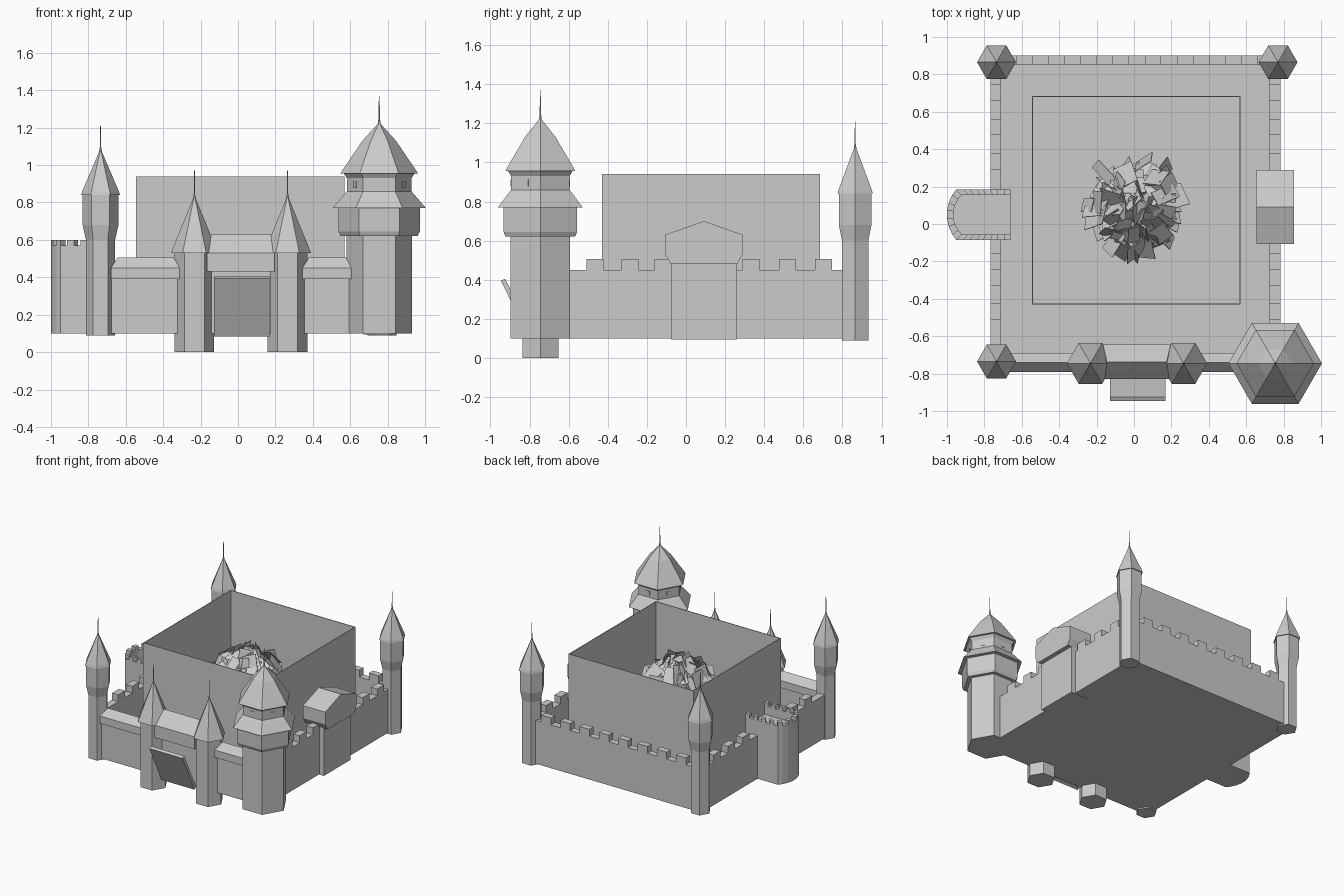
import bpy, bmesh, math, random
from mathutils import Vector, Matrix, Euler

if "Cube" in bpy.data.objects:
    bpy.data.objects.remove(bpy.data.objects["Cube"], do_unlink=True)

stone = bpy.data.materials.new("grey_stone")
stone.use_nodes = True
GREY = (0.6, 0.6, 0.6, 1)
stone.diffuse_color = GREY
stone.node_tree.nodes["Principled BSDF"].inputs["Base Color"].default_value = GREY


def finish(name, bm, solid=True):
    if solid:
        bmesh.ops.recalc_face_normals(bm, faces=bm.faces)
    mesh = bpy.data.meshes.new(name)
    bm.to_mesh(mesh)
    bm.free()
    mesh.materials.append(stone)
    obj = bpy.data.objects.new(name, mesh)
    bpy.context.collection.objects.link(obj)
    return obj


def add_box(bm, x, y, z):
    """Box from (min, max) pairs."""
    size = [b - a for a, b in (x, y, z)]
    mid = [(a + b) / 2 for a, b in (x, y, z)]
    m = Matrix.Translation(mid) @ Matrix.Diagonal((*size, 1))
    bmesh.ops.create_cube(bm, size=1, matrix=m)


def add_prism(bm, pts, z0, z1):
    low = [bm.verts.new((x, y, z0)) for x, y in pts]
    high = [bm.verts.new((x, y, z1)) for x, y in pts]
    bm.faces.new(low)
    bm.faces.new(high)
    n = len(pts)
    for i in range(n):
        j = (i + 1) % n
        bm.faces.new((low[i], low[j], high[j], high[i]))


def add_lathe(bm, cx, cy, profile, sides=6):
    """Stack of hexagon rings given as (radius, height)."""
    rings = []
    for r, z in profile:
        rings.append([bm.verts.new((cx + r * math.cos(math.tau * i / sides),
                                    cy + r * math.sin(math.tau * i / sides), z))
                      for i in range(sides)])
    for a, b in zip(rings, rings[1:]):
        for i in range(sides):
            j = (i + 1) % sides
            bm.faces.new((a[i], a[j], b[j], b[i]))
    bm.faces.new(rings[0])
    bm.faces.new(rings[-1])


def tower(name, x, y, body, roof):
    for part, profile in (("body", body), ("roof", roof)):
        bm = bmesh.new()
        add_lathe(bm, x, y, profile)
        finish(name + "_" + part, bm)


def add_hip(bm, x, y, z, inset):
    """Ridge roof along x: the ridge is pulled in at both ends."""
    my = (y[0] + y[1]) / 2
    b = [bm.verts.new((px, py, z[0])) for px, py in
         ((x[0], y[0]), (x[1], y[0]), (x[1], y[1]), (x[0], y[1]))]
    l = bm.verts.new((x[0] + inset, my, z[1]))
    r = bm.verts.new((x[1] - inset, my, z[1]))
    for f in ((b[0], b[1], r, l), (b[1], b[2], r), (b[2], b[3], l, r),
              (b[3], b[0], l), b):
        bm.faces.new(f)


# Corner towers
small_body = [(.078, .09), (.078, .6), (.096, .68), (.096, .84)]
small_roof = [(.104, .84), (.098, .86), (.008, 1.07), (.003, 1.1), (.002, 1.21)]
for name, x, y in (("front_right_tower", -.735, -.735),
                   ("back_right_tower", -.735, .865),
                   ("back_left_tower", .77, .865)):
    tower(name, x, y, small_body, small_roof)

# Gate towers
for name, x in (("gate_tower_right", -.233), ("gate_tower_left", .265)):
    tower(name, x, -.745, [(.106, 0), (.106, .53)],
          [(.126, .53), (.008, .82), (.003, .85), (.002, .97)])

# Great tower with its two roofs
BX, BY = .755, -.745
tower("great_tower", BX, BY,
      [(.175, .1), (.175, .62), (.205, .62), (.217, .645), (.217, .77),
       (.25, .77), (.19, .84), (.172, .86), (.172, .93), (.19, .955)],
      [(.207, .955), (.195, .975), (.09, 1.13), (.008, 1.22), (.004, 1.25), (.002, 1.37)])

# Small window plates around the great tower
bm = bmesh.new()
for i in range(6):
    turn = Matrix.Rotation(math.tau * (i + .5) / 6, 4, 'Z')
    place = Matrix.Translation((BX, BY, .895)) @ turn @ Matrix.Translation((.15, 0, 0))
    bmesh.ops.create_cube(bm, size=1, matrix=place @ Matrix.Diagonal((.006, .03, .035, 1)))
finish("great_tower_windows", bm)

# Courtyard floor
bm = bmesh.new()
add_box(bm, (-.76, .77), (-.77, .89), (.1, .115))
finish("courtyard_floor", bm)

# Curtain walls with merlons
LOW, HIGH, MERLON = .45, .505, .087
bm = bmesh.new()
for x in ((-.768, -.712), (.725, .782)):
    add_box(bm, x, (-.74, .86), (.1, LOW))
    for y in (-.51, -.33, -.16, .29, .475, .66):
        add_box(bm, x, (y, y + MERLON), (LOW, HIGH))
finish("side_walls", bm)
bm = bmesh.new()
add_box(bm, (-.74, .77), (.85, .902), (.1, LOW))
for i in range(8):
    x = -.63 + i * .172
    add_box(bm, (x, x + MERLON), (.85, .902), (LOW, HIGH))
finish("back_wall", bm)

# Roofed front walls beside the gate
for name, x in (("front_wall_right", (-.68, -.31)), ("front_wall_left", (.345, .64))):
    bm = bmesh.new()
    add_box(bm, (x[0], x[1]), (-.77, -.71), (.1, .4))
    add_box(bm, x, (-.79, -.69), (.39, .45))
    add_hip(bm, x, (-.79, -.69), (.45, .505), .035)
    finish(name, bm)

# Gatehouse between the towers
bm = bmesh.new()
add_box(bm, (-.15, .185), (-.77, -.7), (.1, .43))
add_box(bm, (-.165, .195), (-.83, -.645), (.43, .53))
add_hip(bm, (-.165, .195), (-.83, -.645), (.53, .63), .02)
finish("gatehouse", bm)

# Half-raised drawbridge
bm = bmesh.new()
place = Matrix.Translation((.02, -.86, .245)) @ Matrix.Rotation(math.radians(-64), 4, 'X')
bmesh.ops.create_cube(bm, size=1, matrix=place @ Matrix.Diagonal((.295, .345, .024, 1)))
finish("drawbridge", bm)

# Overhanging side house: profile in y and z, run along x
def add_slab(bm, x, outline):
    a = [bm.verts.new((x[0], y, z)) for y, z in outline]
    b = [bm.verts.new((x[1], y, z)) for y, z in outline]
    bm.faces.new(a)
    bm.faces.new(b)
    for i in range(len(a)):
        j = (i + 1) % len(a)
        bm.faces.new((a[i], a[j], b[j], b[i]))

bm = bmesh.new()
add_slab(bm, (.67, .82), [(-.077, .095), (.262, .095), (.262, .5), (-.077, .5)])
add_slab(bm, (.655, .855), [(-.077, .48), (.262, .48), (.29, .53), (.29, .63),
                            (.092, .7), (-.107, .63), (-.107, .53)])
finish("side_house", bm)

# Round-ended bastion with a crenellated parapet
half = [(-.66 - .29 * i / 8, -.135) for i in range(9)]
half += [(-.972, -.105), (-.99, -.065), (-1, -.022)]
outer = half + [(x, -y) for x, y in reversed(half)]
inner = [(-.66 + (x + .66) * .9, y * .78) for x, y in outer]
outer, inner = [[(x, y + .05) for x, y in ring] for ring in (outer, inner)]
bm = bmesh.new()
add_prism(bm, outer, .1, .5)
for i in range(len(outer) - 1):
    quad = [outer[i], outer[i + 1], inner[i + 1], inner[i]]
    add_prism(bm, quad, .5, .6 if i % 2 == 0 else .57)
finish("bastion", bm)

# Tall open keep
KX, KY = (-.545, .57), (-.43, .685)
T = .006
bm = bmesh.new()
for x in ((KX[0], KX[0] + T), (KX[1] - T, KX[1])):
    add_box(bm, x, KY, (.1, .94))
for y in ((KY[0], KY[0] + T), (KY[1] - T, KY[1])):
    add_box(bm, KX, y, (.1, .94))
finish("keep_walls", bm)

# Paving tiles and kerbs in the keep yard
bm = bmesh.new()
cx, cy = sum(KX) / 2, sum(KY) / 2
for sx in (-1, 1):
    for sy in (-1, 1):
        for i in range(4):
            for j in range(3):
                px, py = cx + sx * (.2 + i * .055), cy + sy * (.29 + j * .05)
                add_box(bm, (px - .02, px + .02), (py - .015, py + .015), (.115, .121))
    add_box(bm, (cx - .4, cx + .4), (cy + sx * .5 - .012, cy + sx * .5 + .012), (.115, .122))
    add_box(bm, (cx + sx * .5 - .012, cx + sx * .5 + .012), (cy - .4, cy + .4), (.115, .122))
finish("yard_paving", bm)

# Tree: trunk and a crown of tilted leaf plates
bm = bmesh.new()
add_lathe(bm, .02, .1, [(.05, .11), (.03, .35), (.02, .7)])
finish("tree_trunk", bm)
random.seed(4)
bm = bmesh.new()
for i in range(85):
    a = i * 2.4
    h = (i + .5) / 85
    r = .27 * math.sqrt(1 - h * h) * random.uniform(.6, 1)
    pos = Vector((.01 + r * math.cos(a), .09 + r * math.sin(a), .6 + .2 * h))
    tilt = Euler((random.uniform(-.9, .9), random.uniform(.2, 1.3), a)).to_matrix().to_4x4()
    size = Matrix.Diagonal((random.uniform(.1, .17), random.uniform(.06, .13), .004, 1))
    bmesh.ops.create_cube(bm, size=1, matrix=Matrix.Translation(pos) @ tilt @ size)
finish("tree_leaves", bm)
